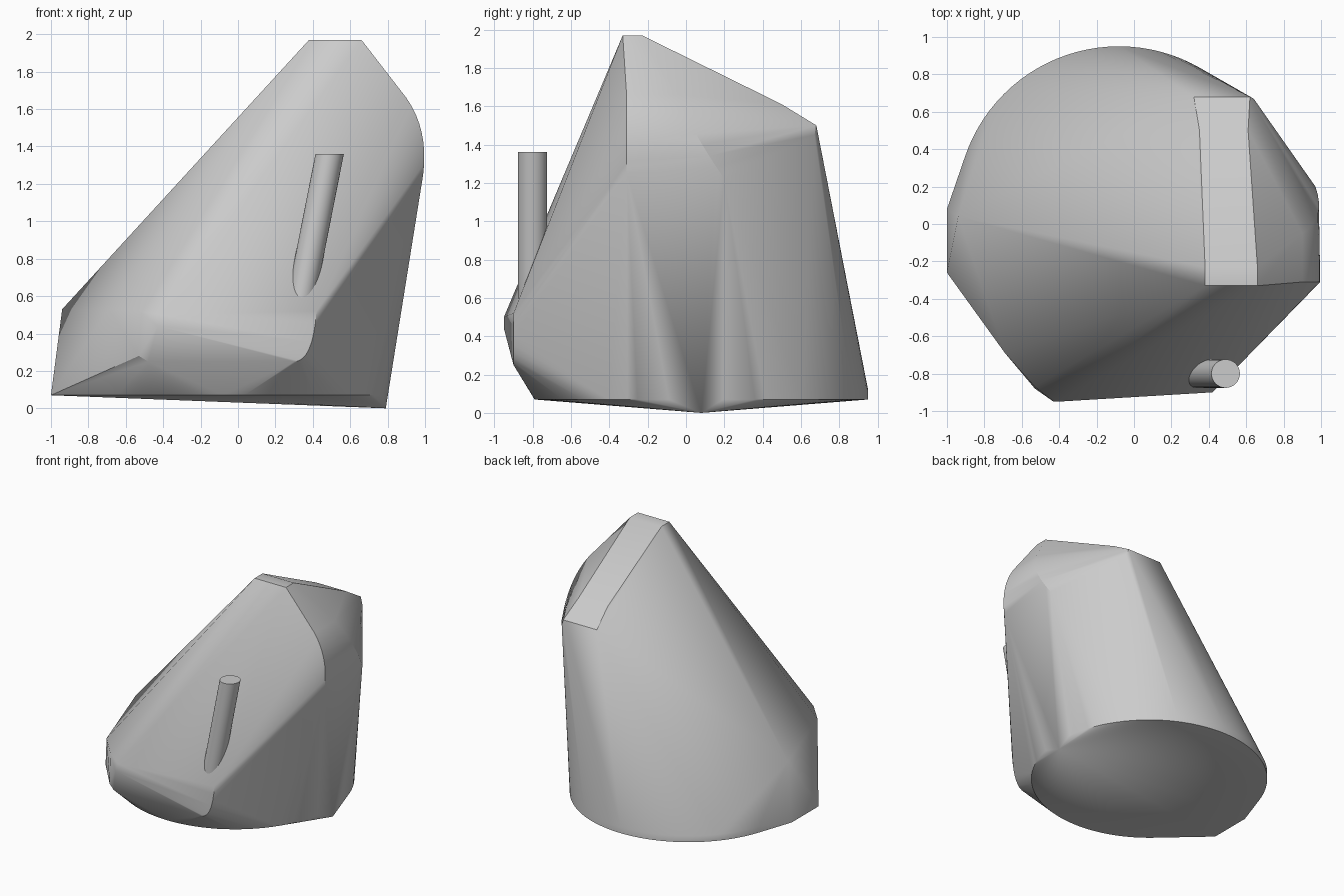
import bpy, bmesh
from math import cos, sin, pi
from mathutils import Vector

default_cube = bpy.data.objects.get("Cube")
if default_cube:
    bpy.data.objects.remove(default_cube, do_unlink=True)


def make_material(name, colour):
    material = bpy.data.materials.new(name)
    material.use_nodes = True
    material.diffuse_color = colour
    material.node_tree.nodes["Principled BSDF"].inputs["Base Color"].default_value = colour
    return material


def make_object(name, bm, material, angle):
    bmesh.ops.recalc_face_normals(bm, faces=bm.faces[:])
    mesh = bpy.data.meshes.new(name)
    bm.to_mesh(mesh)
    bm.free()
    mesh.materials.append(material)
    obj = bpy.data.objects.new(name, mesh)
    bpy.context.collection.objects.link(obj)
    bpy.ops.object.select_all(action="DESELECT")
    obj.select_set(True)
    bpy.context.view_layer.objects.active = obj
    bpy.ops.object.shade_smooth_by_angle(angle=angle)
    return obj


def ring(centre, radius, height, count):
    steps = [2 * pi * i / count for i in range(count)]
    return [Vector((centre[0] + radius * cos(a), centre[1] + radius * sin(a), height))
            for a in steps]


def curve_through(a, b, c, count=8):
    # quadratic curve that starts at a, bends towards b and ends at c
    a, b, c = Vector(a), Vector(b), Vector(c)
    return [a.lerp(b, i / count).lerp(b.lerp(c, i / count), i / count)
            for i in range(count + 1)]


grey = make_material("plain grey", (0.6, 0.6, 0.6, 1))

# Round foot with a shallow low point underneath
base_centre = (-0.08, 0.08)
points = ring(base_centre, 0.87, 0.07, 96) + ring(base_centre, 0.87, 0.12, 96)
points.append(Vector((0.79, 0.08, 0)))

# Slab corners on the -x side
slab = [(-1, -0.26, 0.07), (-1, 0.08, 0.07), (-0.94, 0.04, 0.53),
        (-0.69, -0.69, 0.53), (-0.53, -0.87, 0.52)]

# Blunt nose at the front
nose = [(-0.43, -0.95, 0.44), (-0.41, -0.95, 0.5), (-0.53, -0.88, 0.28), (-0.48, -0.9, 0.25)]

# Flat-topped ridge falling towards the back
ridge = [(x, y, 1.97) for x in (0.38, 0.66) for y in (-0.33, -0.23)]
ridge += [(0.35, 0.5, 1.61), (0.61, 0.5, 1.61), (0.32, 0.68, 1.5), (0.62, 0.68, 1.5),
          (0.66, 0.5, 1.52), (0.64, 0.67, 1.45)]
points += [Vector(p) for p in slab + nose + ridge]

# Rounded edges: lower front corner and the shoulder on the +x side
points += curve_through((0.42, -0.9, 0.52), (0.4, -0.9, 0.25), (0.3, -0.9, 0.25))
points += curve_through((0.9, -0.31, 1.66), (1.02, -0.31, 1.49), (0.99, -0.31, 1.25))
points += curve_through((0.9, -0.05, 1.66), (1.03, 0.03, 1.47), (0.97, 0.2, 1.22))

# Body shell stretched over all the shapes
bm = bmesh.new()
for p in points:
    bm.verts.new(p)
hull = bmesh.ops.convex_hull(bm, input=bm.verts[:])
spare = {g for g in hull["geom_interior"] + hull["geom_unused"]
         if isinstance(g, bmesh.types.BMVert)}
bmesh.ops.delete(bm, geom=list(spare), context="VERTS")
make_object("body", bm, grey, pi / 6)

# Leaning rod with level ends
bm = bmesh.new()
top = [bm.verts.new(p) for p in ring((0.49, -0.8), 0.076, 1.36, 48)]
bottom = [bm.verts.new(p) for p in ring((0.32, -0.8), 0.076, 0.5, 48)]
bm.faces.new(top)
bm.faces.new(bottom)
for i in range(len(top)):
    bm.faces.new((top[i - 1], top[i], bottom[i], bottom[i - 1]))
make_object("rod", bm, grey, pi / 6)
